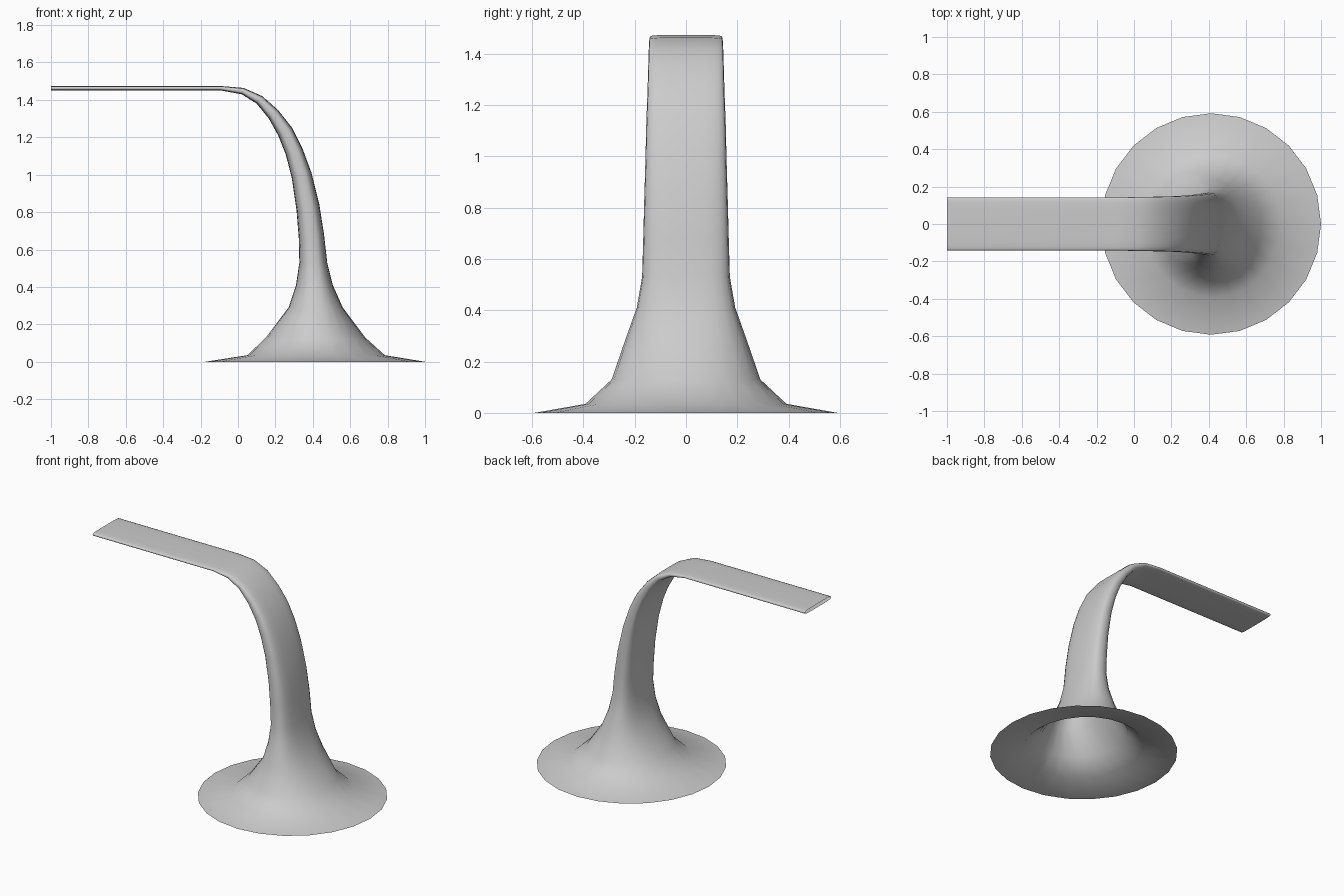
import bpy, bmesh
from math import cos, sin, pi, copysign

SEGS = 24

# Cross-sections: inner (x, z), outer (x, z), half width in y, roundness exponent
RINGS = [
    (-0.175, 0.00, 1.00, 0.00, 0.592, 2.0),
    (0.05, 0.035, 0.785, 0.035, 0.392, 2.0),
    (0.15, 0.13, 0.68, 0.13, 0.29, 2.1),
    (0.27, 0.29, 0.56, 0.29, 0.235, 2.3),
    (0.31, 0.41, 0.507, 0.41, 0.192, 2.6),
    (0.328, 0.53, 0.477, 0.53, 0.171, 2.8),
    (0.325, 0.66, 0.46, 0.68, 0.167, 3.0),
    (0.313, 0.81, 0.435, 0.84, 0.163, 3.0),
    (0.288, 0.98, 0.393, 1.01, 0.158, 3.2),
    (0.255, 1.11, 0.345, 1.14, 0.155, 3.4),
    (0.215, 1.21, 0.29, 1.25, 0.151, 3.6),
    (0.165, 1.30, 0.215, 1.345, 0.148, 3.8),
    (0.10, 1.38, 0.13, 1.42, 0.146, 4.0),
    (0.02, 1.43, 0.03, 1.464, 0.144, 4.0),
    (-0.09, 1.45, -0.09, 1.474, 0.142, 4.0),
    (-1.00, 1.45, -1.00, 1.474, 0.142, 4.0),
]


def superpow(v, n):
    return copysign(abs(v) ** (2 / n), v)


# Hollow shell: flared round foot, curved neck and flat spout, open at both ends
bm = bmesh.new()
loops = []
for xi, zi, xo, zo, w, n in RINGS:
    loop = []
    for k in range(SEGS):
        a = 2 * pi * k / SEGS
        t = 0.5 + 0.5 * superpow(cos(a), n)
        y = w * superpow(sin(a), n)
        loop.append(bm.verts.new((xi + (xo - xi) * t, y, zi + (zo - zi) * t)))
    loops.append(loop)

for a, b in zip(loops, loops[1:]):
    for k in range(SEGS):
        j = (k + 1) % SEGS
        bm.faces.new((a[k], a[j], b[j], b[k])).smooth = True

mesh = bpy.data.meshes.new("curved_spout")
bm.to_mesh(mesh)
bm.free()
spout = bpy.data.objects.new("curved_spout", mesh)
bpy.context.collection.objects.link(spout)
